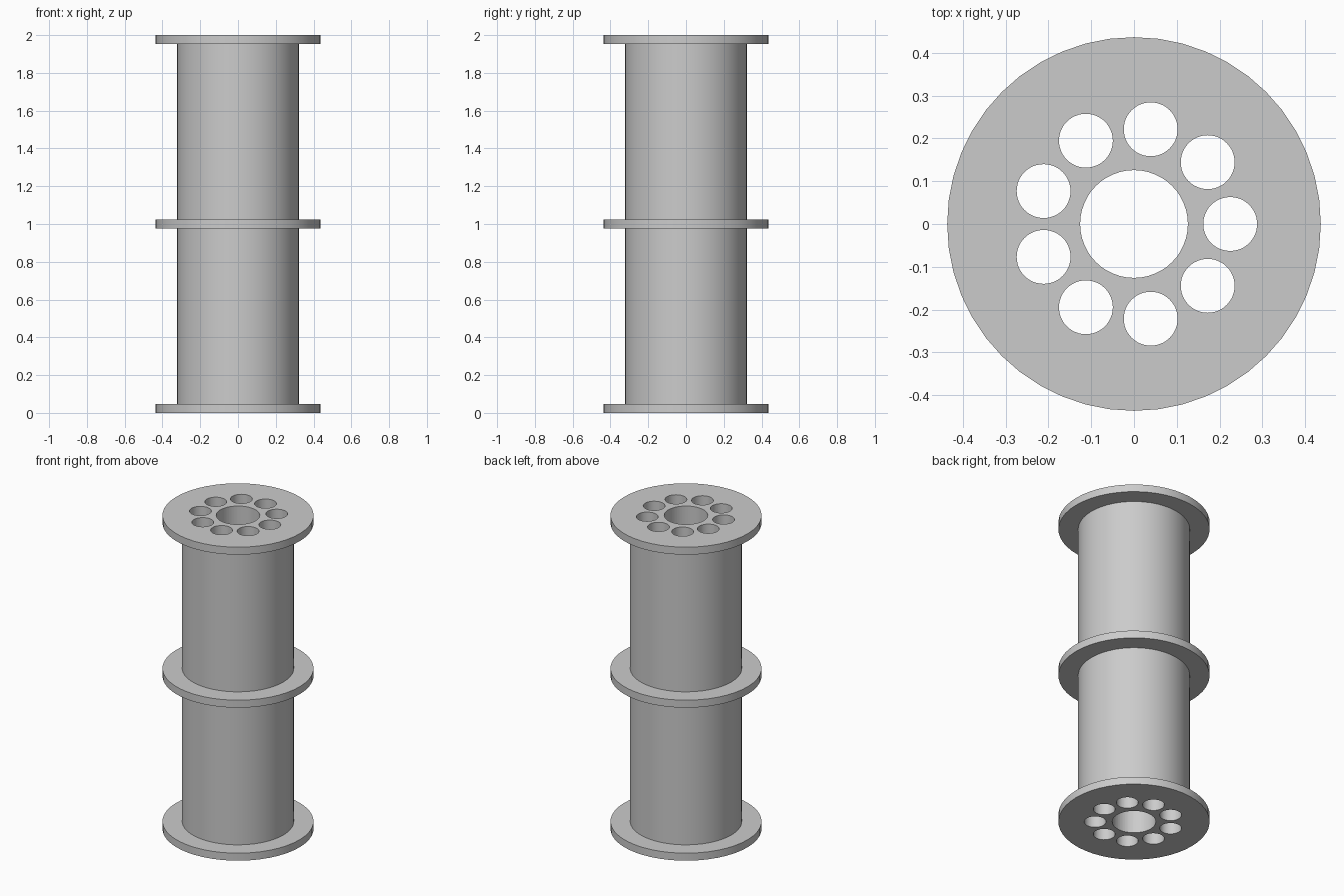
import bpy, bmesh, math
from mathutils import Matrix

cube = bpy.data.objects.get("Cube")
if cube:
    bpy.data.objects.remove(cube, do_unlink=True)

HEIGHT, FLANGE_T = 2.0, 0.048
FLANGE_R, CORE_R = 0.437, 0.323
BORE_R, HOLE_R, HOLE_RING = 0.126, 0.063, 0.225
HOLES, SEGMENTS = 9, 48

grey = bpy.data.materials.new("plain grey")
grey.use_nodes = True
colour = (0.6, 0.6, 0.6, 1)
grey.diffuse_color = colour
grey.node_tree.nodes["Principled BSDF"].inputs["Base Color"].default_value = colour


def make_object(name, bm):
    bmesh.ops.recalc_face_normals(bm, faces=bm.faces)
    mesh = bpy.data.meshes.new(name)
    bm.to_mesh(mesh)
    bm.free()
    mesh.materials.append(grey)
    obj = bpy.data.objects.new(name, mesh)
    bpy.context.collection.objects.link(obj)
    return obj


def add_cylinder(bm, radius, x, y):
    bmesh.ops.create_cone(bm, cap_ends=True, segments=SEGMENTS, radius1=radius,
                          radius2=radius, depth=HEIGHT + 0.2,
                          matrix=Matrix.Translation((x, y, HEIGHT / 2)))


# Spool: turned profile with a flange at the bottom, middle and top
profile = [(0, 0)]
for z in (0, (HEIGHT - FLANGE_T) / 2, HEIGHT - FLANGE_T):
    if z > 0:
        profile.append((CORE_R, z))
    profile += [(FLANGE_R, z), (FLANGE_R, z + FLANGE_T)]
    if z + FLANGE_T < HEIGHT:
        profile.append((CORE_R, z + FLANGE_T))
profile.append((0, HEIGHT))

bm = bmesh.new()
verts = [bm.verts.new((r, 0, z)) for r, z in profile]
edges = [bm.edges.new(pair) for pair in zip(verts, verts[1:])]
bmesh.ops.spin(bm, geom=verts + edges, axis=(0, 0, 1), cent=(0, 0, 0),
               angle=math.tau, steps=SEGMENTS)
bmesh.ops.remove_doubles(bm, verts=bm.verts, dist=1e-4)
spool = make_object("spool", bm)

# Cutters: central bore and a ring of smaller holes through the full length
bm = bmesh.new()
add_cylinder(bm, BORE_R, 0, 0)
for i in range(HOLES):
    a = math.tau * i / HOLES
    add_cylinder(bm, HOLE_R, HOLE_RING * math.cos(a), HOLE_RING * math.sin(a))
cutter = make_object("bore_cutter", bm)
cutter.hide_render = True

bpy.ops.object.select_all(action='DESELECT')
bpy.context.view_layer.objects.active = spool
spool.select_set(True)
cut = spool.modifiers.new("bores", 'BOOLEAN')
cut.operation, cut.solver, cut.object = 'DIFFERENCE', 'EXACT', cutter
bpy.ops.object.modifier_apply(modifier=cut.name)
bpy.data.objects.remove(cutter, do_unlink=True)
bpy.ops.object.shade_smooth_by_angle(angle=math.radians(30))
